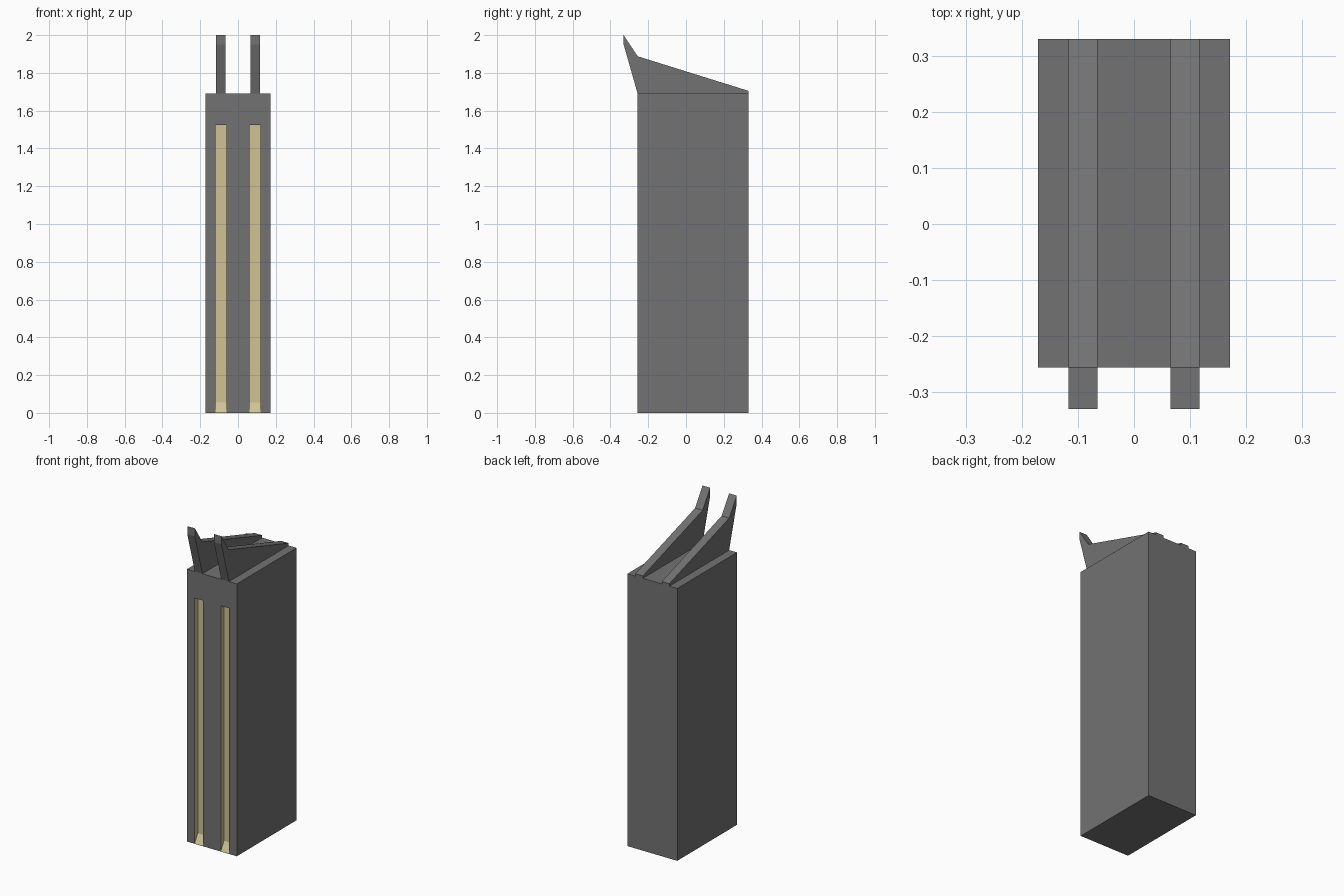
import bpy

if "Cube" in bpy.data.objects:
    bpy.data.objects.remove(bpy.data.objects["Cube"])

HALF_W, FRONT, BACK, TOP = 0.171, -0.256, 0.33, 1.69
DEPTH = 0.03


def material(name, color):
    m = bpy.data.materials.new(name)
    m.diffuse_color = color
    m.use_nodes = True
    m.node_tree.nodes["Principled BSDF"].inputs["Base Color"].default_value = m.diffuse_color
    return m


def extrude_x(name, profile, x0, x1):
    """Prism: a (y, z) outline swept from x0 to x1."""
    n = len(profile)
    verts = [(x, y, z) for x in (x0, x1) for y, z in profile]
    faces = [list(range(n)), list(range(2 * n - 1, n - 1, -1))]
    faces += [[i, i + n, (i + 1) % n + n, (i + 1) % n] for i in range(n)]
    mesh = bpy.data.meshes.new(name)
    mesh.from_pydata(verts, [], faces)
    obj = bpy.data.objects.new(name, mesh)
    bpy.context.collection.objects.link(obj)
    bpy.context.view_layer.objects.active = obj
    bpy.ops.object.select_all(action='DESELECT')
    obj.select_set(True)
    bpy.ops.object.mode_set(mode='EDIT')
    bpy.ops.mesh.select_all(action='SELECT')
    bpy.ops.mesh.normals_make_consistent(inside=False)
    bpy.ops.object.mode_set(mode='OBJECT')
    return obj


grey = material("dark_grey", (0.17, 0.17, 0.17, 1))
cream = material("cream", (0.62, 0.55, 0.30, 1))

# Tall block body
body = extrude_x("body", [(FRONT, 0), (BACK, 0), (BACK, TOP), (FRONT, TOP)],
                 -HALF_W, HALF_W)
body.data.materials.append(grey)
body.data.materials.append(cream)

# Two front grooves with sloped lower ends
slope = 0.052 / DEPTH
groove = [(FRONT - 0.02, 0.003 - 0.02 * slope), (FRONT + DEPTH, 0.055),
          (FRONT + DEPTH, 1.525), (FRONT - 0.02, 1.525)]
for side, x0 in (("left", -0.118), ("right", 0.062)):
    cutter = extrude_x("groove_cutter_" + side, groove, x0, x0 + 0.056)
    mod = body.modifiers.new("groove_" + side, 'BOOLEAN')
    mod.operation, mod.solver, mod.object = 'DIFFERENCE', 'EXACT', cutter
    bpy.context.view_layer.objects.active = body
    bpy.ops.object.modifier_apply(modifier=mod.name)
    bpy.data.objects.remove(cutter)

# Cream lining on every face inside the grooves
for p in body.data.polygons:
    p.material_index = int(FRONT + 0.002 < p.center.y < -0.2)

# Two sloping fins with raised, overhanging front tips
fin = [(FRONT, TOP), (-0.33, 1.95), (-0.33, 2.0), (FRONT, 1.888),
       (BACK, 1.705), (BACK, TOP)]
for side, x0 in (("left", -0.117), ("right", 0.065)):
    extrude_x("top_fin_" + side, fin, x0, x0 + 0.052).data.materials.append(grey)
